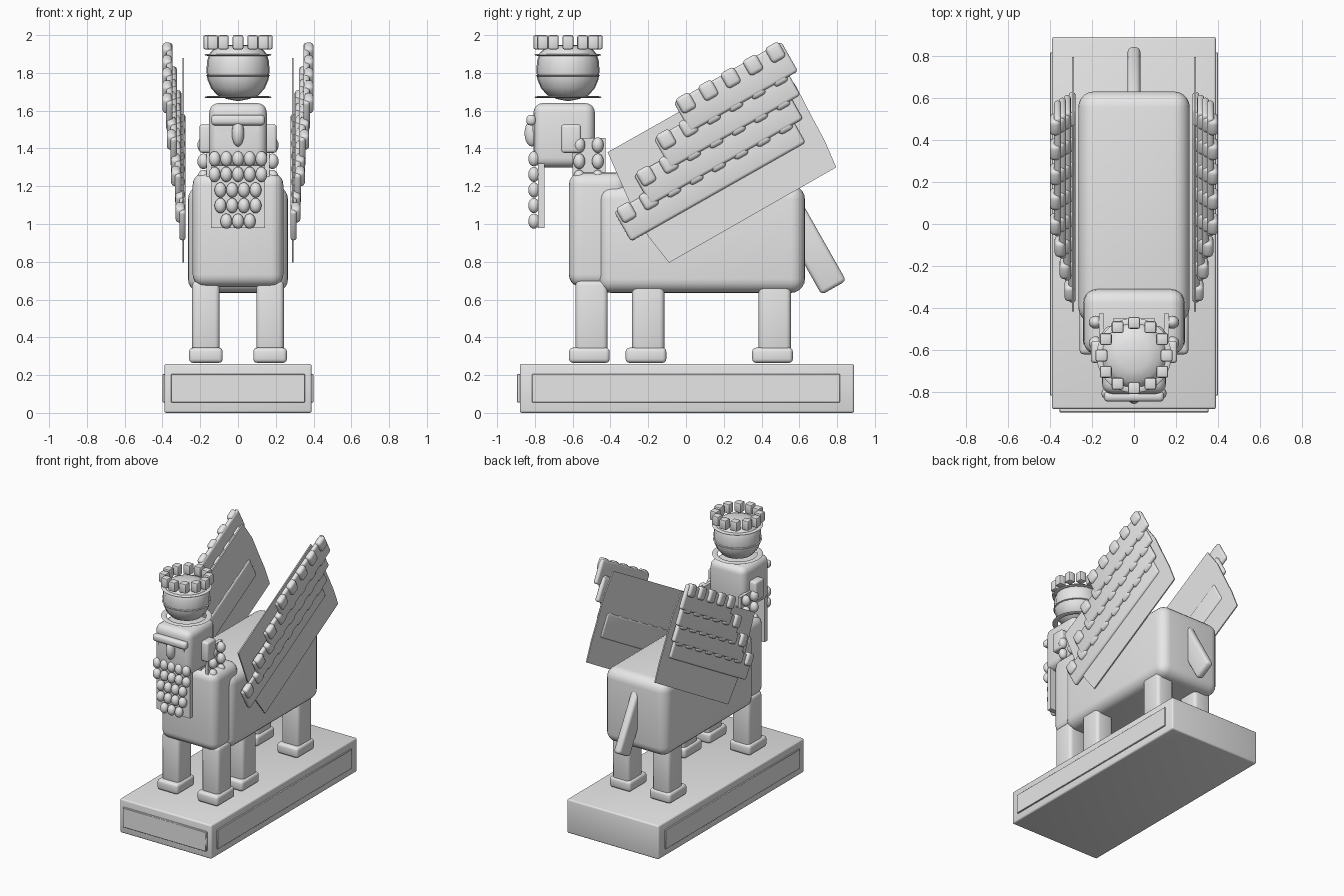
import bpy, bmesh, math
from mathutils import Matrix, Vector

if "Cube" in bpy.data.objects:
    bpy.data.objects.remove(bpy.data.objects["Cube"])

stone = bpy.data.materials.new("pale_stone")
stone.diffuse_color = (0.8, 0.8, 0.8, 1)
stone.use_nodes = True
stone.node_tree.nodes["Principled BSDF"].inputs["Base Color"].default_value = stone.diffuse_color
TILT = math.radians(29.5)


def finish(name, bm):
    mesh = bpy.data.meshes.new(name)
    bmesh.ops.recalc_face_normals(bm, faces=bm.faces)
    bm.to_mesh(mesh)
    bm.free()
    obj = bpy.data.objects.new(name, mesh)
    bpy.context.collection.objects.link(obj)
    mesh.materials.append(stone)
    bpy.ops.object.select_all(action='DESELECT')
    obj.select_set(True)
    bpy.context.view_layer.objects.active = obj
    bpy.ops.object.shade_smooth_by_angle(angle=math.radians(40))
    return obj


def add_box(bm, center, size, bevel=0.0, tilt=0.0, segments=3):
    """Rounded box, tilted about the x axis."""
    part = bmesh.new()
    bmesh.ops.create_cube(part, size=1, matrix=Matrix.Diagonal((*size, 1)))
    if bevel:
        bmesh.ops.bevel(part, geom=part.edges[:], offset=bevel, segments=segments,
                        profile=0.5, affect='EDGES')
    part.transform(Matrix.Translation(center) @ Matrix.Rotation(tilt, 4, 'X'))
    tmp = bpy.data.meshes.new("tmp")
    part.to_mesh(tmp)
    part.free()
    bm.from_mesh(tmp)
    bpy.data.meshes.remove(tmp)


def box(name, center, size, bevel=0.0, tilt=0.0, segments=3):
    bm = bmesh.new()
    add_box(bm, center, size, bevel, tilt, segments)
    return finish(name, bm)


def add_ball(bm, center, size):
    m = Matrix.Translation(center) @ Matrix.Diagonal((*size, 1))
    bmesh.ops.create_uvsphere(bm, u_segments=16, v_segments=10, radius=1, matrix=m)


def lathe(name, profile, center, n, flute=0.0):
    """Turned shape; flute pulls in every other column."""
    bm = bmesh.new()
    cx, cy = center
    rings = []
    for r, z in profile:
        ring = []
        for i in range(n):
            a = math.tau * i / n
            k = r * (1 - flute * (i % 2))
            ring.append(bm.verts.new((cx + k * math.cos(a), cy + k * math.sin(a), z)))
        rings.append(ring)
    for lo, hi in zip(rings, rings[1:]):
        for i in range(n):
            j = (i + 1) % n
            bm.faces.new((lo[i], lo[j], hi[j], hi[i]))
    bmesh.ops.remove_doubles(bm, verts=bm.verts, dist=0.0005)
    return finish(name, bm)


# Plinth with raised panels on the front and both sides
box("plinth", (0, 0.005, 0.13), (0.78, 1.77, 0.26), 0.012)
box("front_panel", (0, -0.88, 0.13), (0.71, 0.03, 0.15), 0.003, segments=1)
for s in (-1, 1):
    box("side_panel", (s * 0.385, 0, 0.13), (0.03, 1.63, 0.15), 0.003, segments=1)

# Body, chest and tail
box("body", (0, 0.08, 0.92), (0.53, 1.10, 0.57), 0.075, segments=5)
box("chest", (0, -0.465, 0.97), (0.48, 0.31, 0.605), 0.065, segments=5)
box("tail", (0, 0.66, 0.88), (0.06, 0.15, 0.50), 0.022, TILT)

# Five legs: front pair, rear pair and one extra on the right
for x, y in ((-0.17, -0.5), (0.17, -0.5), (0.17, -0.2), (-0.17, 0.47), (0.17, 0.47)):
    box("leg", (x, y, 0.51), (0.145, 0.17, 0.38), 0.025)
    box("foot", (x, y - 0.012, 0.305), (0.178, 0.215, 0.08), 0.02)

# Head and face
box("head", (0, -0.645, 1.47), (0.305, 0.325, 0.34), 0.05, segments=4)
box("neck", (0, -0.52, 1.27), (0.2, 0.14, 0.16))
box("brow", (0, -0.82, 1.55), (0.285, 0.05, 0.055), 0.02)
bm = bmesh.new()
add_ball(bm, (0, -0.815, 1.48), (0.033, 0.04, 0.07))
finish("nose", bm)
for s in (-1, 1):
    box("eye", (s * 0.075, -0.808, 1.508), (0.07, 0.009, 0.035))
    box("ear", (s * 0.17, -0.608, 1.452), (0.07, 0.105, 0.15), 0.015)
    # Side hair: panel with rows of curls
    box("hair_panel", (s * 0.155, -0.513, 1.328), (0.025, 0.175, 0.255))
    bm = bmesh.new()
    for y in (-0.565, -0.467):
        for z in (1.418, 1.332, 1.246):
            add_ball(bm, (s * 0.182, y, z), (0.033, 0.031, 0.041))
    finish("hair_curls", bm)

# Beard: panel with tapering rows of curls
box("beard_panel", (0, -0.767, 1.15), (0.285, 0.035, 0.34))
bm = bmesh.new()
for row, count in enumerate((5, 5, 4, 4, 3)):
    for i in range(count):
        x = (i - (count - 1) / 2) * 0.062
        add_ball(bm, (x, -0.805, 1.345 - row * 0.0825), (0.031, 0.03, 0.04))
finish("beard_curls", bm)

# Crown: fluted bowl, thin rings and a circle of blocks
CROWN = (0, -0.625)
lathe("crown_bowl", [(0, 1.65), (0.06, 1.662), (0.11, 1.682), (0.143, 1.72), (0.162, 1.765),
                     (0.167, 1.81), (0.164, 1.86), (0.153, 1.90), (0.125, 1.93),
                     (0.07, 1.945), (0, 1.95)], CROWN, 48, 0.025)
for z, r in ((1.672, 0.178), (1.785, 0.17), (1.895, 0.178)):
    ring = [(r - 0.02 + 0.02 * math.cos(a), z + 0.005 * math.sin(a))
            for a in (math.tau * i / 8 for i in range(9))]
    lathe("crown_ring", ring, CROWN, 40)
bm = bmesh.new()
for i in range(12):
    a = math.tau * i / 12
    add_box(bm, (0.155 * math.cos(a), CROWN[1] + 0.155 * math.sin(a), 1.962),
            (0.057, 0.057, 0.075), 0.01, segments=2)
finish("crown_blocks", bm)

# Wings: thin sheet, four stepped feather bands, blocks along each band
ALONG = Vector((0, math.cos(TILT), math.sin(TILT)))
DOWN = Vector((0, math.sin(TILT), -math.cos(TILT)))
OUTLINE = [(-0.415, 1.38), (0.47, 1.88), (0.58, 1.735), (0.66, 1.58), (0.735, 1.44),
           (0.795, 1.30), (-0.09, 0.795), (-0.20, 0.935), (-0.29, 1.095)]
STEP = 0.136
for s in (-1, 1):
    bm = bmesh.new()
    face = bm.faces.new([bm.verts.new((s * 0.286, y, z)) for y, z in OUTLINE])
    out = bmesh.ops.extrude_face_region(bm, geom=[face])
    bmesh.ops.translate(bm, vec=(s * 0.009, 0, 0),
                        verts=[v for v in out["geom"] if isinstance(v, bmesh.types.BMVert)])
    finish("wing_sheet", bm)
    blocks = bmesh.new()
    for row in range(4):
        x = s * (0.369 - 0.023 * row)
        first = Vector((0, -0.105 * row, 1.64 - 0.193 * row))
        count = 5 + row
        length = (count - 1) * STEP + 0.11
        mid = first + ALONG * ((count - 1) * STEP / 2) + DOWN * 0.055
        mid.x = x - s * 0.006
        box("feather_band", mid, (0.034, length, 0.18), 0.016, TILT)
        for i in range(count):
            p = first + ALONG * (STEP * i)
            p.x = x + s * 0.006
            add_box(blocks, p, (0.05, 0.083, 0.093), 0.02, TILT)
    finish("feather_blocks", blocks)
